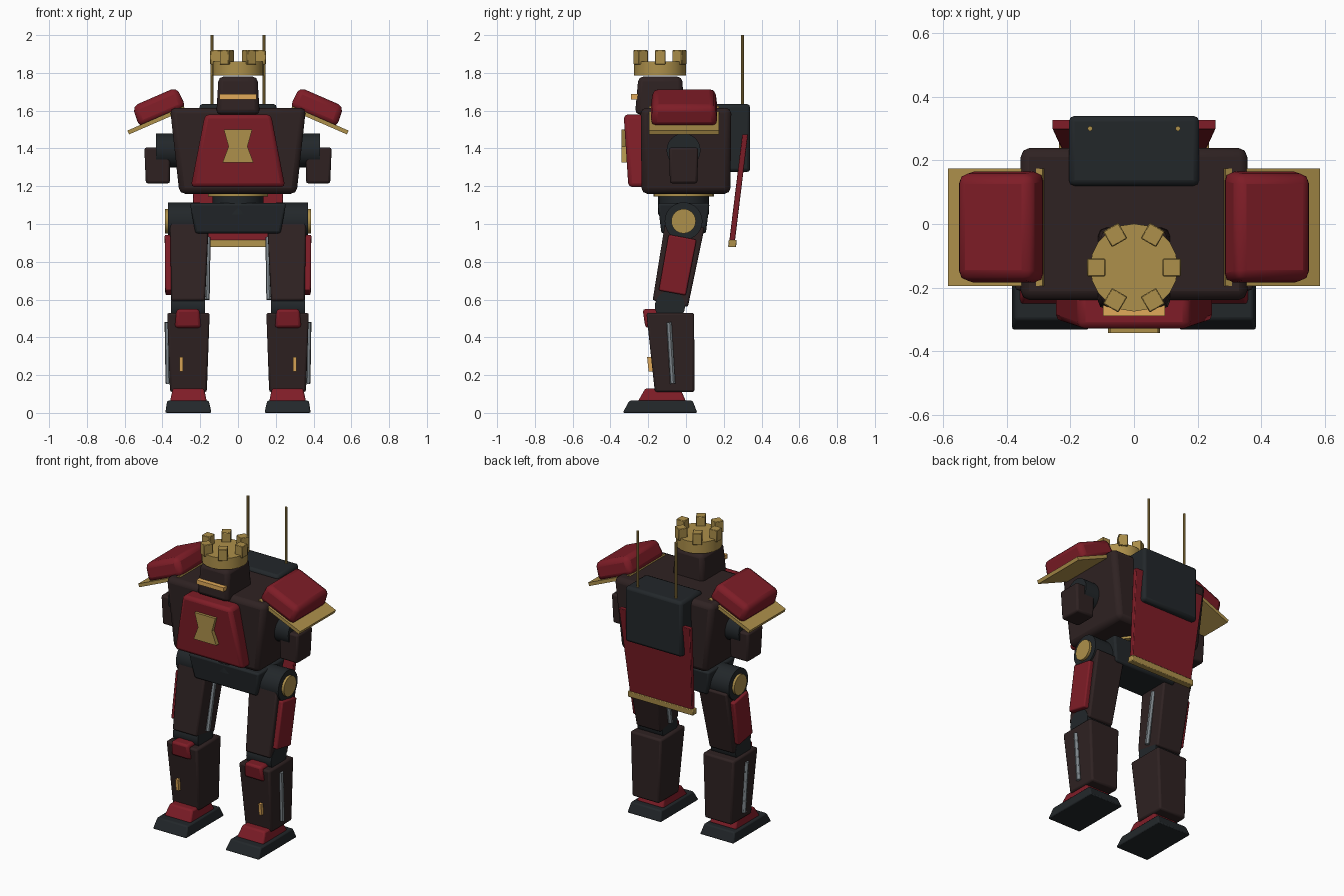
import bpy, bmesh
from math import radians, pi, cos, sin
from mathutils import Matrix, Vector

if "Cube" in bpy.data.objects:
    bpy.data.objects.remove(bpy.data.objects["Cube"])


def material(name, rgb):
    m = bpy.data.materials.new(name)
    m.diffuse_color = (*rgb, 1)
    m.use_nodes = True
    m.node_tree.nodes["Principled BSDF"].inputs["Base Color"].default_value = m.diffuse_color
    return m


BROWN = material("brown", (0.028, 0.016, 0.016))
RED = material("red", (0.21, 0.012, 0.02))
SLATE = material("slate", (0.016, 0.020, 0.023))
GOLD = material("gold", (0.42, 0.28, 0.07))
GLOW = material("amber", (0.75, 0.40, 0.10))
STEEL = material("steel", (0.20, 0.23, 0.25))


def finish(name, bm, mat, matrix=None, bevel=0, mirror=False, segments=2):
    if matrix:
        bm.transform(matrix)
    bmesh.ops.recalc_face_normals(bm, faces=bm.faces)
    me = bpy.data.meshes.new(name)
    bm.to_mesh(me)
    bm.free()
    me.materials.append(mat)
    ob = bpy.data.objects.new(name, me)
    bpy.context.collection.objects.link(ob)
    if bevel:
        b = ob.modifiers.new("bevel", "BEVEL")
        b.width, b.segments = bevel, segments
    if mirror:
        m = ob.modifiers.new("mirror", "MIRROR")
        m.use_axis = (True, False, False)
        m.use_mirror_merge = False
    return ob


def block(name, mat, low, high, **kw):
    """Tapered box between two rectangles (x0, x1, y0, y1, z)."""
    bm = bmesh.new()
    rings = []
    for x0, x1, y0, y1, z in (low, high):
        rings.append([bm.verts.new((x, y, z)) for x, y in
                      ((x0, y0), (x1, y0), (x1, y1), (x0, y1))])
    a, b = rings
    bm.faces.new(a[::-1])
    bm.faces.new(b)
    for i in range(4):
        j = (i + 1) % 4
        bm.faces.new((a[i], a[j], b[j], b[i]))
    return finish(name, bm, mat, **kw)


def rod(name, mat, p, q, r, sides=24, **kw):
    """Cylinder from p to q."""
    p, q = Vector(p), Vector(q)
    bm = bmesh.new()
    bmesh.ops.create_cone(bm, cap_ends=True, segments=sides, radius1=r,
                          radius2=r, depth=(q - p).length)
    rot = (q - p).to_track_quat('Z', 'Y').to_matrix().to_4x4()
    return finish(name, bm, mat, matrix=Matrix.Translation((p + q) / 2) @ rot, **kw)


# Feet and shins
block("foot", SLATE, (.14, .385, -.335, .06, 0), (.155, .375, -.30, .035, .065),
      bevel=.008, mirror=True)
block("ankle_guard", RED, (.165, .36, -.255, .0, .06), (.18, .345, -.215, -.03, .13),
      bevel=.01, mirror=True)
block("shin", BROWN, (.165, .36, -.165, .045, .11), (.15, .375, -.21, .043, .53),
      bevel=.012, mirror=True)
block("knee_guard", RED, (.195, .335, -.215, -.12, .45), (.205, .325, -.23, -.13, .55),
      bevel=.015, mirror=True)
block("shin_light", GLOW, (.29, .31, -.198, -.15, .22), (.29, .31, -.206, -.15, .295),
      mirror=True)
rod("shin_piston", STEEL, (.37, -.07, .155), (.375, -.09, .48), .014, 12, mirror=True)
rod("knee_joint", SLATE, (.175, -.085, .565), (.355, -.085, .565), .08, mirror=True)

# Thighs, leaning forward at the knee
lean = Matrix.Translation((0, -.045, .785)) @ Matrix.Rotation(radians(-10.5), 4, 'X')
block("thigh", BROWN, (.175, .353, -.095, .095, -.21), (.155, .36, -.105, .105, .22),
      matrix=lean, bevel=.01, mirror=True)
block("thigh_plate", RED, (.34, .385, -.073, .073, -.152), (.34, .388, -.075, .075, .148),
      matrix=lean, bevel=.008, mirror=True)
rod("thigh_piston", STEEL, (.165, -.075, .60), (.16, -.012, .93), .015, 12, mirror=True)

# Hips and waist
rod("hip_joint", SLATE, (.20, -.013, 1.015), (.37, -.013, 1.015), .1, 28, mirror=True)
rod("hip_cap", GOLD, (.36, -.013, 1.015), (.386, -.013, 1.015), .065, mirror=True)
block("pelvis", SLATE, (-.225, .225, -.13, .105, .95), (-.255, .255, -.15, .125, 1.11),
      bevel=.012)
rod("waist", SLATE, (0, -.012, 1.05), (0, -.012, 1.17), .135, 24)
rod("waist_ring", GOLD, (0, -.012, 1.145), (0, -.012, 1.17), .16, 24)

# Torso, chest plate and hourglass emblem
block("torso", BROWN, (-.31, .31, -.235, .235, 1.16), (-.36, .36, -.24, .24, 1.615),
      bevel=.03)
block("chest_plate", RED, (-.25, .25, -.305, -.2, 1.195), (-.175, .175, -.33, -.2, 1.58),
      bevel=.022)
bm = bmesh.new()
outline = [(-.082, 1.325), (.082, 1.325), (.05, 1.41), (.075, 1.50), (-.075, 1.50), (-.05, 1.41)]
face = bm.faces.new([bm.verts.new((x, -.342, z)) for x, z in outline])
ext = bmesh.ops.extrude_face_region(bm, geom=[face])
bmesh.ops.translate(bm, vec=(0, .04, 0),
                    verts=[v for v in ext["geom"] if isinstance(v, bmesh.types.BMVert)])
finish("emblem", bm, GOLD)

# Head, visor and battlement crown
block("head", BROWN, (-.115, .115, -.27, -.01, 1.58), (-.103, .103, -.252, -.02, 1.78),
      bevel=.025)
block("visor", GLOW, (-.098, .098, -.29, -.2, 1.66), (-.098, .098, -.29, -.2, 1.687))
rod("crown_band", GOLD, (0, -.137, 1.785), (0, -.137, 1.86), .138, 20)
for i in range(6):
    turn = Matrix.Translation((0, -.137, 0)) @ Matrix.Rotation(i * pi / 3, 4, 'Z')
    block("crown_merlon", GOLD, (.09, .147, -.028, .028, 1.845), (.09, .147, -.028, .028, 1.92),
          matrix=turn, bevel=.003, segments=1)

# Sloped shoulder armour
slope = Matrix.Translation((.431, -.01, 1.553)) @ Matrix.Rotation(radians(23.5), 4, 'Y')
block("shoulder_rim", GOLD, (-.16, .165, -.185, .185, -.014), (-.16, .165, -.185, .185, .008),
      matrix=slope, mirror=True)
block("shoulder_armour", RED, (-.17, .10, -.178, .178, -.002), (-.165, .09, -.165, .165, .115),
      matrix=slope, bevel=.03, mirror=True)

# Short arms
rod("shoulder_joint", SLATE, (.28, -.013, 1.39), (.435, -.013, 1.39), .09, 24, mirror=True)
block("arm_stub", BROWN, (.36, .488, -.085, .06, 1.215), (.36, .496, -.09, .065, 1.405),
      bevel=.012, mirror=True)

# Backpack, antennas and hanging cape
block("backpack", SLATE, (-.205, .205, .12, .34, 1.275), (-.205, .205, .12, .34, 1.635),
      bevel=.018)
rod("antenna", GOLD, (.138, .30, 1.6), (.138, .30, 2.0), .008, 8, mirror=True)
block("cape", RED, (-.225, .225, .228, .258, .90), (-.257, .257, .298, .328, 1.475),
      bevel=.004)
block("cape_trim", GOLD, (-.235, .235, .223, .265, .877), (-.235, .235, .226, .268, .915),
      bevel=.004)

# Smooth the round sides while keeping corners crisp
for ob in bpy.context.collection.objects:
    ob.select_set(True)
    bpy.context.view_layer.objects.active = ob
bpy.ops.object.shade_smooth_by_angle(angle=radians(30))
